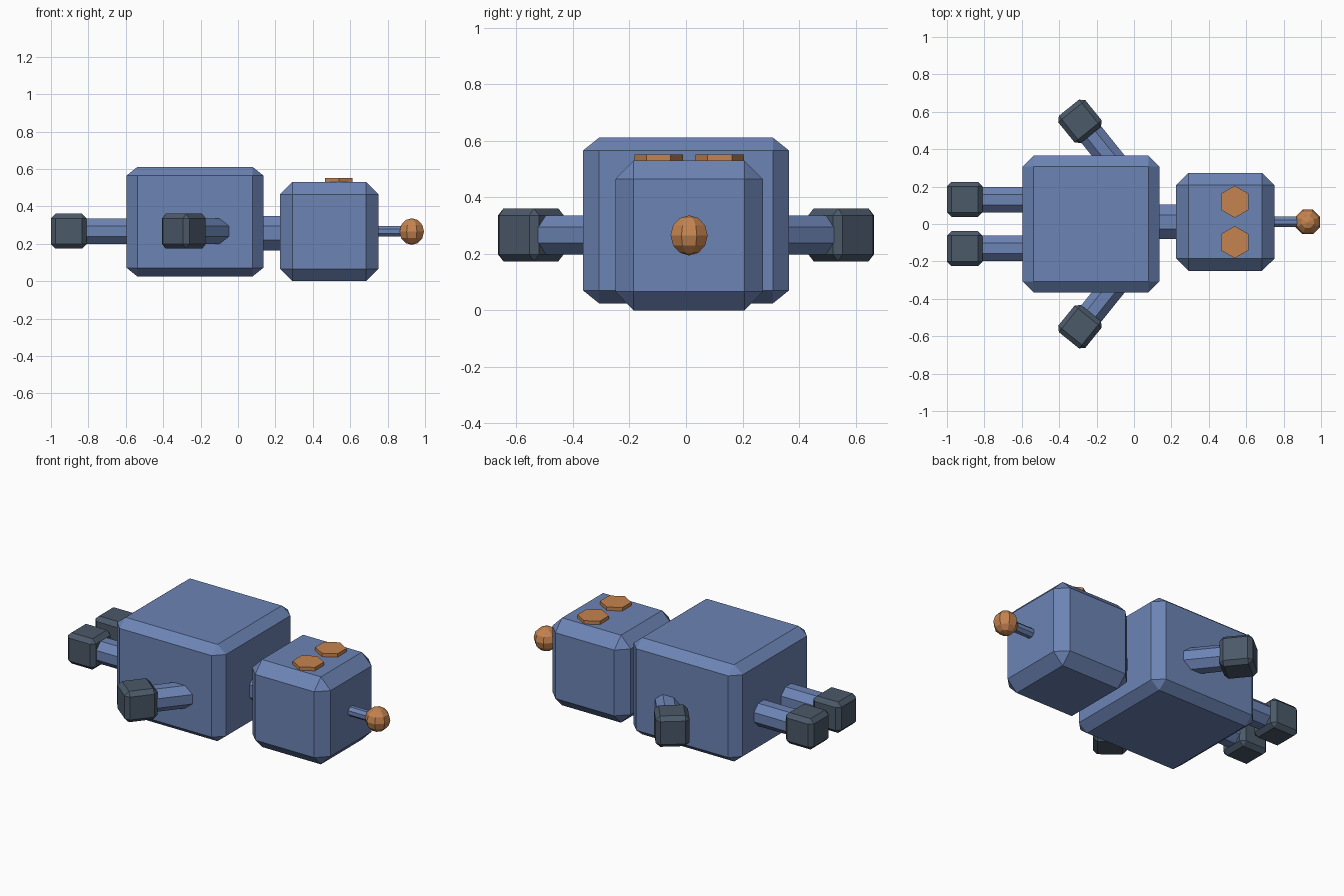
import bpy, bmesh, math
from mathutils import Matrix, Vector

if "Cube" in bpy.data.objects:
    bpy.data.objects.remove(bpy.data.objects["Cube"])


def material(name, rgb):
    m = bpy.data.materials.new(name)
    m.diffuse_color = (*rgb, 1)
    m.use_nodes = True
    m.node_tree.nodes["Principled BSDF"].inputs["Base Color"].default_value = m.diffuse_color
    return m


BLUE = material("blue", (0.15, 0.23, 0.46))
DARK = material("dark_grey", (0.07, 0.10, 0.14))
ORANGE = material("orange", (0.56, 0.23, 0.08))


def finish(name, bm, mat):
    bmesh.ops.recalc_face_normals(bm, faces=bm.faces)
    me = bpy.data.meshes.new(name)
    bm.to_mesh(me)
    bm.free()
    me.materials.append(mat)
    ob = bpy.data.objects.new(name, me)
    bpy.context.collection.objects.link(ob)
    return ob


def box(name, center, size, chamfer, mat, turn=0):
    """Chamfered box; chamfer is a fraction of each side."""
    bm = bmesh.new()
    bmesh.ops.create_cube(bm, size=1)
    bmesh.ops.bevel(bm, geom=bm.edges[:], offset=chamfer, segments=1,
                    affect='EDGES', profile=0.5)
    bm.transform(Matrix.Translation(center) @ Matrix.Rotation(turn, 4, 'Z')
                 @ Matrix.Diagonal((*size, 1)))
    return finish(name, bm, mat)


def rod(name, a, b, width, mat, sides=8):
    """Prism between two points, measured across its flats."""
    a, b = Vector(a), Vector(b)
    bm = bmesh.new()
    r = width / 2 / math.cos(math.pi / sides)
    bmesh.ops.create_cone(bm, cap_ends=True, segments=sides, radius1=r,
                          radius2=r, depth=(b - a).length)
    bm.transform(Matrix.Translation((a + b) / 2)
                 @ (b - a).to_track_quat('Z', 'Y').to_matrix().to_4x4()
                 @ Matrix.Rotation(math.pi / sides, 4, 'Z'))
    return finish(name, bm, mat)


Z = 0.267   # height of the limb axes
HY = 0.011  # the head sits slightly off centre

# Torso, neck and head
box("torso", (-0.23, 0, 0.318), (0.73, 0.73, 0.586), 0.078, BLUE)
rod("neck", (0.05, HY, 0.257), (0.3, HY, 0.257), 0.185, BLUE)
box("head", (0.488, HY, 0.265), (0.525, 0.522, 0.53), 0.124, BLUE)

# Antenna with ball tip
rod("antenna", (0.7, HY, Z), (0.93, HY, Z), 0.056, BLUE)
bm = bmesh.new()
bmesh.ops.create_uvsphere(bm, u_segments=8, v_segments=6, radius=0.071)
bm.transform(Matrix.Translation((0.929, HY, Z - 0.002))
             @ Matrix.Rotation(math.pi / 8, 4, 'Z'))
finish("antenna_ball", bm, ORANGE)

for side, s in (("left", 1), ("right", -1)):
    # Hexagonal eye on the face
    y = HY + s * 0.108
    bm = bmesh.new()
    bmesh.ops.create_cone(bm, cap_ends=True, segments=6, radius1=0.086,
                          radius2=0.086, depth=0.06)
    # Put the hexagon's points on the y axis
    point_y = any(abs(v.co.x) < 1e-4 for v in bm.verts)
    bm.transform(Matrix.Translation((0.539, y, 0.521))
                 @ Matrix.Rotation(0 if point_y else math.pi / 6, 4, 'Z'))
    finish(side + "_eye", bm, ORANGE)

    # Leg and foot
    rod(side + "_leg", (-0.5, s * 0.13, Z), (-0.88, s * 0.13, Z), 0.138, BLUE)
    box(side + "_foot", (-0.905, s * 0.132, Z), (0.19, 0.187, 0.187), 0.13, DARK)

    # Slanted arm and hand
    rod(side + "_arm", (-0.045, s * 0.25, Z), (-0.27, s * 0.53, Z), 0.138, BLUE)
    box(side + "_hand", (-0.289, s * 0.549, Z), (0.187, 0.187, 0.187), 0.13,
        DARK, turn=s * math.radians(129))
